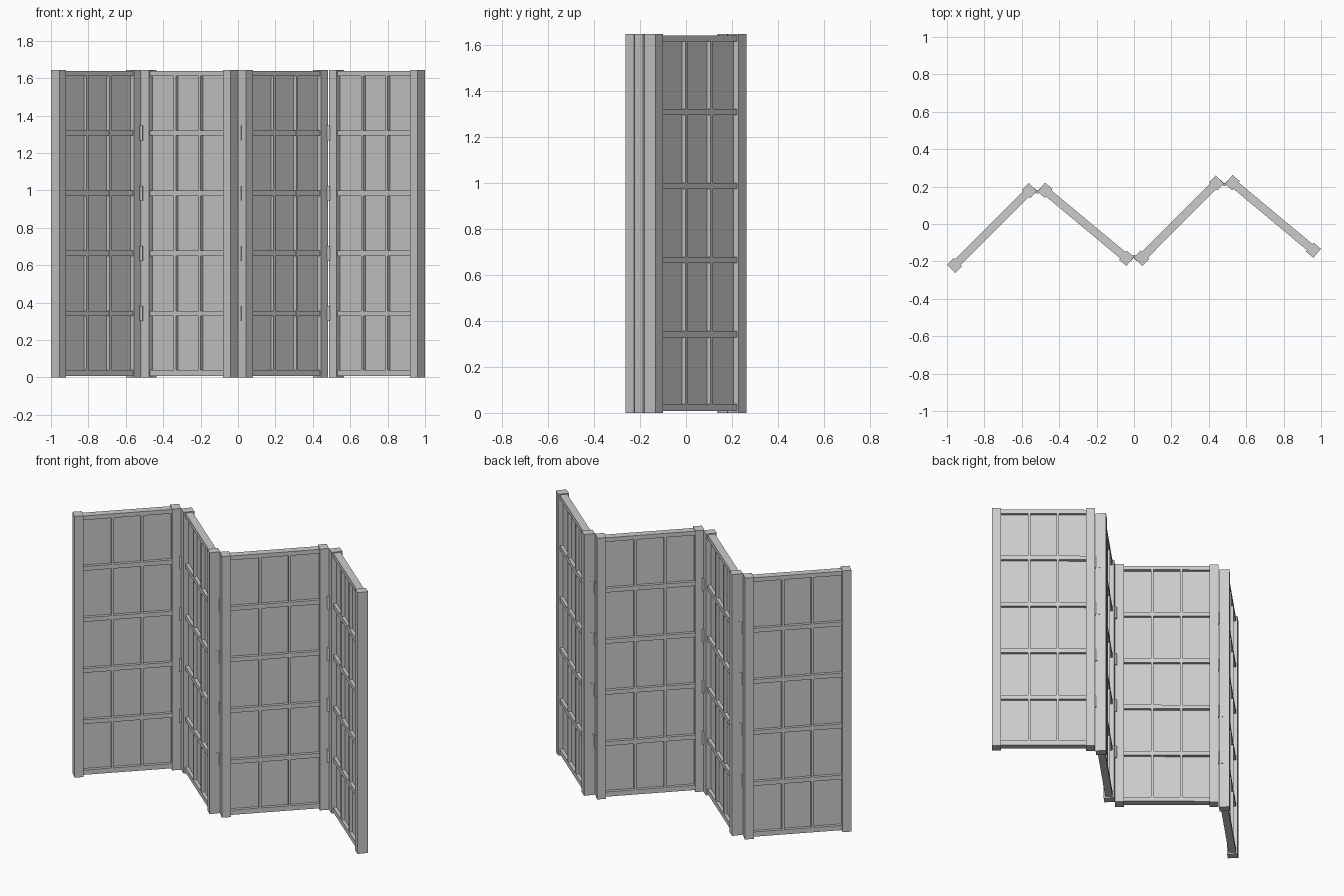
import bpy
from math import atan2
from mathutils import Matrix, Vector

if "Cube" in bpy.data.objects:
    bpy.data.objects.remove(bpy.data.objects["Cube"])

HEIGHT = 1.645
POST_W, POST_T = 0.052, 0.063      # post along the panel / through the panel
FRAME_T = 0.044                    # rails and bars through the panel
ROWS = (0.342, 0.664, 0.985, 1.307)

# post centres of each leaf: (left x, y) -> (right x, y)
LEAVES = [
    ((-0.959, -0.222), (-0.559, 0.178)),
    ((-0.476, 0.180), (-0.040, -0.183)),
    ((0.040, -0.183), (0.441, 0.219)),
    ((0.526, 0.221), (0.9595, -0.140)),
]


def box(name, frame, center, size):
    bpy.ops.mesh.primitive_cube_add(size=1)
    ob = bpy.context.object
    ob.name = name
    ob.data.transform(Matrix.Diagonal((*size, 1)))
    ob.matrix_world = frame @ Matrix.Translation(center)
    return ob


frames = []
for a, b in LEAVES:
    a, b = Vector(a), Vector(b)
    d, mid = b - a, (a + b) / 2
    frame = Matrix.Translation((mid.x, mid.y, 0)) @ Matrix.Rotation(atan2(d.y, d.x), 4, 'Z')
    half = d.length / 2
    inner = d.length - POST_W
    frames.append((frame, half))

    # side posts
    for s in (-1, 1):
        box("post", frame, (s * half, 0, HEIGHT / 2), (POST_W, POST_T, HEIGHT))
    # top and bottom rails
    box("bottom_rail", frame, (0, 0, 0.024), (inner, FRAME_T, 0.030))
    box("top_rail", frame, (0, 0, 1.626), (inner, FRAME_T, 0.026))
    # thin paper pane in the middle of the frame
    box("paper_pane", frame, (0, 0, 0.826), (inner, 0.004, 1.58))
    # lattice bars
    for s in (-1, 1):
        box("vertical_bar", frame, (s * inner / 6, 0, 0.826), (0.015, FRAME_T, 1.576))
    for z in ROWS:
        box("cross_bar", frame, (0, 0, z), (inner, FRAME_T - 0.001, 0.027))

# hinges where neighbouring posts touch: front corner, back corner, front corner
for i, side in enumerate((-1, 1, -1)):
    (fa, ha), (fb, hb) = frames[i], frames[i + 1]
    edge_y = side * POST_T / 2
    p = (fa @ Vector((ha + POST_W / 2, edge_y, 0)) + fb @ Vector((-hb - POST_W / 2, edge_y, 0))) / 2
    for z in ROWS:
        bpy.ops.mesh.primitive_cylinder_add(vertices=12, radius=0.009, depth=0.08,
                                            location=(p.x, p.y + side * 0.003, z))
        bpy.context.object.name = "hinge_pin"
        bpy.ops.object.shade_smooth_by_angle()
        # leaves on the facing post ends
        for frame, x in ((fa, ha + POST_W / 2), (fb, -hb - POST_W / 2)):
            box("hinge_leaf", frame, (x, side * (POST_T / 2 - 0.013), z), (0.003, 0.026, 0.08))
